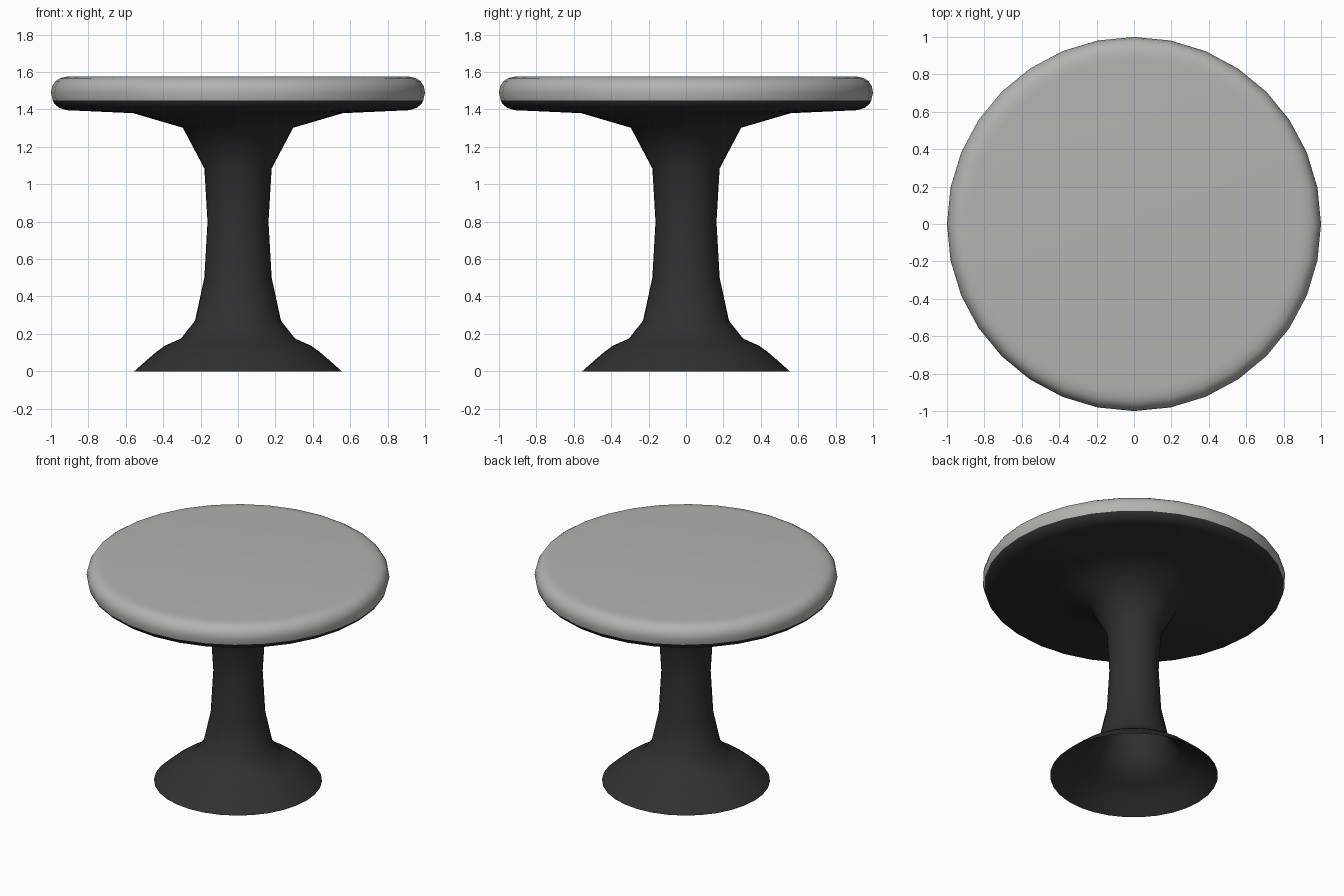
import bpy
from math import cos, sin, pi

cube = bpy.data.objects.get("Cube")
if cube:
    bpy.data.objects.remove(cube, do_unlink=True)

SIDES = 32


def material(name, color):
    mat = bpy.data.materials.new(name)
    mat.use_nodes = True
    mat.diffuse_color = color
    mat.node_tree.nodes["Principled BSDF"].inputs["Base Color"].default_value = color
    return mat


def lathe(name, profile, mat, cap=False):
    """Revolve (radius, height) points around z; optionally cap the last ring."""
    verts = [(r * cos(2 * pi * i / SIDES), r * sin(2 * pi * i / SIDES), z)
             for r, z in profile for i in range(SIDES)]
    faces = []
    for ring in range(len(profile) - 1):
        a, b = ring * SIDES, (ring + 1) * SIDES
        for i in range(SIDES):
            j = (i + 1) % SIDES
            faces.append((a + i, a + j, b + j, b + i))
    if cap:
        faces.append(tuple(range(len(verts) - SIDES, len(verts))))
    mesh = bpy.data.meshes.new(name)
    mesh.from_pydata(verts, [], faces)
    mesh.materials.append(mat)
    mesh.shade_smooth()
    obj = bpy.data.objects.new(name, mesh)
    bpy.context.collection.objects.link(obj)
    return obj


black = material("black plastic", (0.03, 0.03, 0.03, 1))
grey = material("warm light grey", (0.45, 0.45, 0.44, 1))

# Hollow flared pedestal, open underneath, spreading into the table underside
lathe("pedestal", [
    (0.555, 0), (0.49, 0.058), (0.435, 0.105), (0.39, 0.137), (0.305, 0.175),
    (0.23, 0.27), (0.18, 0.5), (0.163, 0.8), (0.18, 1.085), (0.295, 1.302),
    (0.56, 1.38), (0.915, 1.396), (0.955, 1.408), (0.982, 1.43), (0.99, 1.447),
], black)

# Rounded table top
lathe("table_top", [
    (0.99, 1.447), (1.0, 1.49), (0.993, 1.525), (0.975, 1.552),
    (0.95, 1.568), (0.915, 1.575), (0.88, 1.577),
], grey, cap=True)
